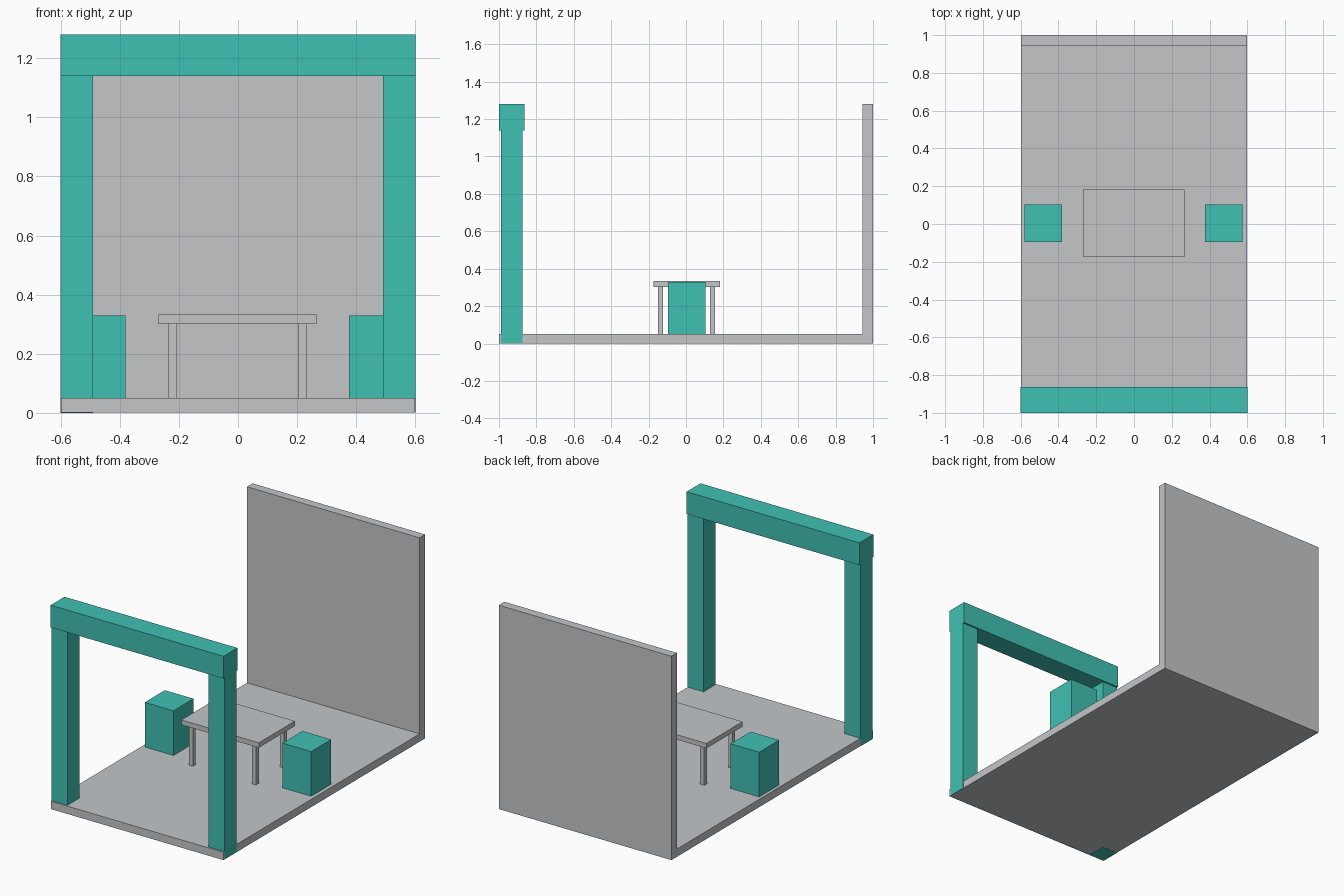
import bpy

if "Cube" in bpy.data.objects:
    bpy.data.objects.remove(bpy.data.objects["Cube"])


def make_material(name, rgb):
    mat = bpy.data.materials.new(name)
    mat.diffuse_color = (*rgb, 1.0)
    mat.use_nodes = True
    mat.node_tree.nodes["Principled BSDF"].inputs["Base Color"].default_value = mat.diffuse_color
    return mat


TEAL = make_material("teal", (0.051, 0.533, 0.456))
GREY = make_material("light_grey", (0.546, 0.565, 0.584))


def box(name, x, y, z, mat):
    """Box spanning the given (min, max) range on each axis."""
    spans = (x, y, z)
    bpy.ops.mesh.primitive_cube_add(size=1, location=[(a + b) / 2 for a, b in spans])
    obj = bpy.context.object
    obj.name = name
    obj.scale = [b - a for a, b in spans]
    bpy.ops.object.transform_apply(location=False, rotation=False, scale=True)
    obj.data.materials.append(mat)
    return obj


# Floor slab and back wall
box("floor", (-0.599, 0.599), (-1.0, 1.0), (0.001, 0.05), GREY)
box("back_wall", (-0.599, 0.599), (0.945, 1.0), (0.05, 1.28), GREY)

# Entrance gate: posts run down through the floor, beam rests on top
box("left_post", (-0.60, -0.49), (-0.99, -0.873), (0.0, 1.14), TEAL)
box("right_post", (0.49, 0.60), (-0.99, -0.873), (0.002, 1.14), TEAL)
box("gate_beam", (-0.60, 0.60), (-1.0, -0.863), (1.14, 1.28), TEAL)

# Table
box("table_top", (-0.27, 0.267), (-0.175, 0.183), (0.302, 0.333), GREY)
for side, x in (("left", (-0.235, -0.207)), ("right", (0.203, 0.231))):
    for end, y in (("front", (-0.151, -0.124)), ("back", (0.128, 0.155))):
        box(f"table_leg_{side}_{end}", x, y, (0.05, 0.302), GREY)

# Box stools at either end of the table
box("left_stool", (-0.58, -0.381), (-0.096, 0.103), (0.05, 0.33), TEAL)
box("right_stool", (0.376, 0.575), (-0.096, 0.103), (0.05, 0.33), TEAL)
